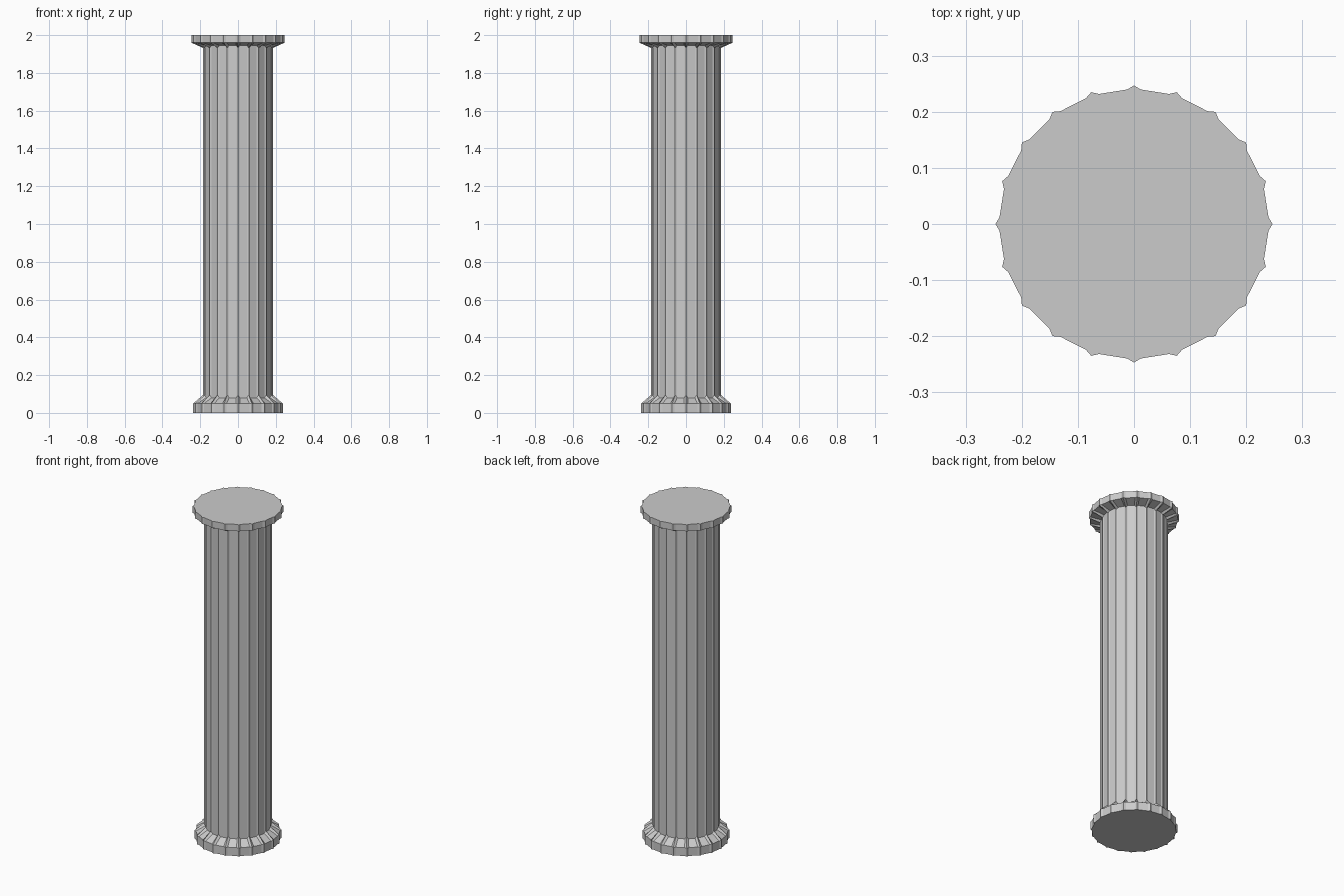
import bpy, bmesh
from math import sin, cos, radians

if "Cube" in bpy.data.objects:
    bpy.data.objects.remove(bpy.data.objects["Cube"])

RIDGES = 20


def ring(bm, tip_r, side_r, tip_z, side_z):
    """One cross-section: 20 narrow pointed ridges joined by flat panels."""
    verts = []
    for i in range(RIDGES):
        for offset, r, z in ((-2.9, side_r, side_z), (0, tip_r, tip_z), (2.9, side_r, side_z)):
            a = radians(i * 360 / RIDGES + offset)
            verts.append(bm.verts.new((r * cos(a), r * sin(a), z)))
    return verts


# Ridge radius, panel radius, ridge height, panel height from foot to top
sections = [
    (0.237, 0.230, 0.0, 0.0),
    (0.237, 0.230, 0.05, 0.05),      # foot
    (0.185, 0.180, 0.095, 0.08),     # shaft bottom
    (0.185, 0.180, 1.932, 1.945),    # shaft top
    (0.247, 0.240, 1.96, 1.96),      # cap
    (0.247, 0.240, 2.0, 2.0),
]

# Column
bm = bmesh.new()
rings = [ring(bm, *s) for s in sections]
for low, high in zip(rings, rings[1:]):
    n = len(low)
    for i in range(n):
        j = (i + 1) % n
        bm.faces.new((low[i], low[j], high[j], high[i]))
bm.faces.new(rings[0][::-1])
bm.faces.new(rings[-1])

mesh = bpy.data.meshes.new("column")
bm.to_mesh(mesh)
bm.free()
column = bpy.data.objects.new("column", mesh)
bpy.context.collection.objects.link(column)
